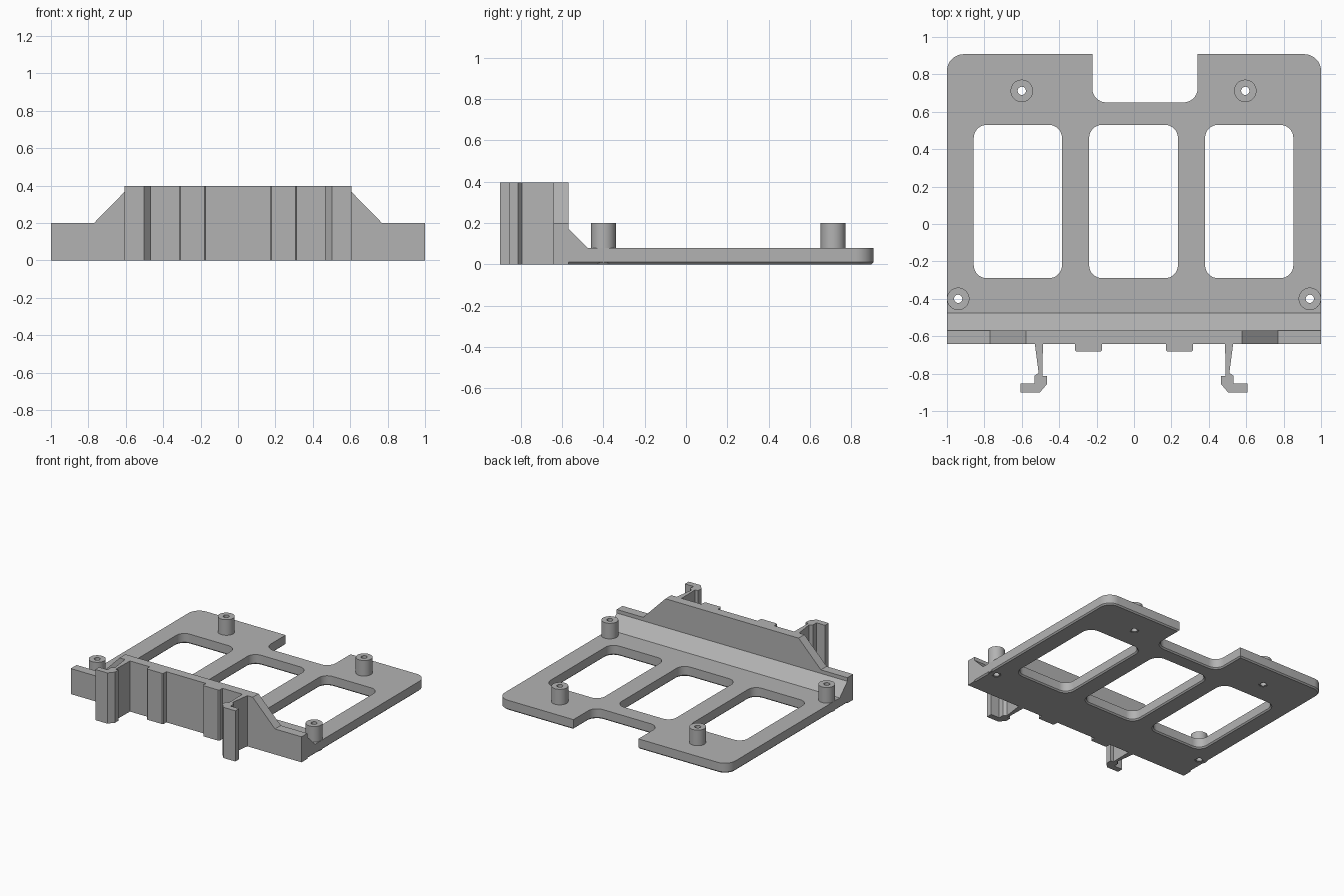
import bpy, bmesh, math
from mathutils import Matrix, Vector

cube = bpy.data.objects.get("Cube")
if cube:
    bpy.data.objects.remove(cube, do_unlink=True)

grey = bpy.data.materials.new("grey plastic")
grey.use_nodes = True
grey.diffuse_color = (0.45, 0.45, 0.45, 1)
grey.node_tree.nodes["Principled BSDF"].inputs["Base Color"].default_value = grey.diffuse_color

# Local plane mappings: elevation is (x, z) pushed towards -y, section is (y, z) pushed along x
ELEVATION = Matrix.Rotation(math.pi / 2, 4, 'X')
SECTION = Matrix(((0, 0, 1, 0), (1, 0, 0, 0), (0, 1, 0, 0), (0, 0, 0, 1)))


def prism(name, loops, low, high, matrix=None, chamfer=0):
    """Extrude an outline (first loop) with holes (other loops); optionally chamfer the underside."""
    bm = bmesh.new()
    rim = []
    for loop in loops:
        verts = [bm.verts.new((x, y, high)) for x, y in loop]
        rim += [bm.edges.new((a, b)) for a, b in zip(verts, verts[1:] + verts[:1])]
    bmesh.ops.triangle_fill(bm, edges=rim, use_beauty=True)
    sides = bmesh.ops.extrude_edge_only(bm, edges=rim)["geom"]
    lower = [v for v in sides if isinstance(v, bmesh.types.BMVert)]
    for v in lower:
        v.co.z = low + chamfer
    keep = set(lower)
    lower_rim = [e for e in bm.edges if e.verts[0] in keep and e.verts[1] in keep]
    cap = bmesh.ops.triangle_fill(bm, edges=lower_rim, use_beauty=True)["geom"]
    cap = [f for f in cap if isinstance(f, bmesh.types.BMFace)]
    bmesh.ops.recalc_face_normals(bm, faces=bm.faces[:])
    if chamfer:
        bmesh.ops.inset_region(bm, faces=cap, thickness=chamfer, use_boundary=True, use_even_offset=True)
        for v in {v for f in cap for v in f.verts}:
            v.co.z = low
    if matrix:
        bm.transform(matrix)
    bmesh.ops.recalc_face_normals(bm, faces=bm.faces[:])
    mesh = bpy.data.meshes.new(name)
    bm.to_mesh(mesh)
    bm.free()
    mesh.materials.append(grey)
    obj = bpy.data.objects.new(name, mesh)
    bpy.context.collection.objects.link(obj)
    bpy.ops.object.select_all(action='DESELECT')
    obj.select_set(True)
    bpy.context.view_layer.objects.active = obj
    bpy.ops.object.shade_smooth_by_angle(angle=math.radians(30))
    return obj


def rounded(corners, steps=8):
    """Outline from (x, y, radius) corners."""
    points = []
    for i, (x, y, r) in enumerate(corners):
        p = Vector((x, y))
        if not r:
            points.append(p)
            continue
        u = (Vector(corners[i - 1][:2]) - p).normalized()
        v = (Vector(corners[(i + 1) % len(corners)][:2]) - p).normalized()
        for k in range(steps + 1):
            t = math.pi / 2 * k / steps
            points.append(p + r * (u + v) - r * (v * math.cos(t) + u * math.sin(t)))
    return points


def circle(x, y, r, n=32):
    return [(x + r * math.cos(math.tau * k / n), y + r * math.sin(math.tau * k / n)) for k in range(n)]


def window(x0, x1, y0=-0.29, y1=0.53, r=0.07):
    return rounded([(x0, y0, r), (x1, y0, r), (x1, y1, r), (x0, y1, r)])


FRONT, BACK = -0.642, -0.57      # wall faces
PLATE, TOP = 0.078, 0.397        # plate and wall heights
CHAMFER = 0.01
posts = {"front_left_post": (0.94, -0.4), "front_right_post": (-0.94, -0.4),
         "back_left_post": (0.595, 0.712), "back_right_post": (-0.6, 0.712)}

# Base plate with back notch, three windows and screw holes
start = BACK - CHAMFER
outline = rounded([(-1, start, 0), (1, start, 0), (1, 0.908, 0.09), (0.34, 0.908, 0),
                   (0.34, 0.65, 0.075), (-0.223, 0.65, 0.075), (-0.223, 0.908, 0), (-1, 0.908, 0.09)])
windows = [window(-0.857, -0.385), window(-0.24, 0.235), window(0.38, 0.852)]
holes = [circle(x, y, 0.022) for x, y in posts.values()]
prism("base_plate", [outline] + windows + holes, 0, PLATE, chamfer=CHAMFER)

# Hollow screw posts
for name, (x, y) in posts.items():
    prism(name, [circle(x, y, 0.06), circle(x, y, 0.022)], 0.002, 0.2)

# Front wall with sloped shoulders, and the sloped brace behind it
half = [(1, 0), (1, 0.2), (0.77, 0.2), (0.577, TOP)]
prism("front_wall", [half + [(-x, z) for x, z in reversed(half)]], -BACK, -FRONT, ELEVATION)
prism("wall_brace", [[(BACK, PLATE), (-0.475, PLATE), (BACK, 0.172)]], -1, 1, SECTION)

# Mirrored spacer pads and hooked clips on the wall front
pad = [(0.172, FRONT), (0.172, -0.675), (0.18, -0.683), (0.307, -0.683), (0.315, -0.675), (0.315, FRONT)]
clip = [(0.53, FRONT), (0.487, FRONT), (0.49, -0.813), (0.466, -0.813), (0.466, -0.857), (0.503, -0.9),
        (0.607, -0.9), (0.607, -0.854), (0.533, -0.854), (0.533, -0.813), (0.51, -0.795)]
for side, s in (("left", 1), ("right", -1)):
    for part, shape in (("pad", pad), ("clip", clip)):
        prism(f"{side}_{part}", [[(s * x, y) for x, y in shape]], 0, TOP)
